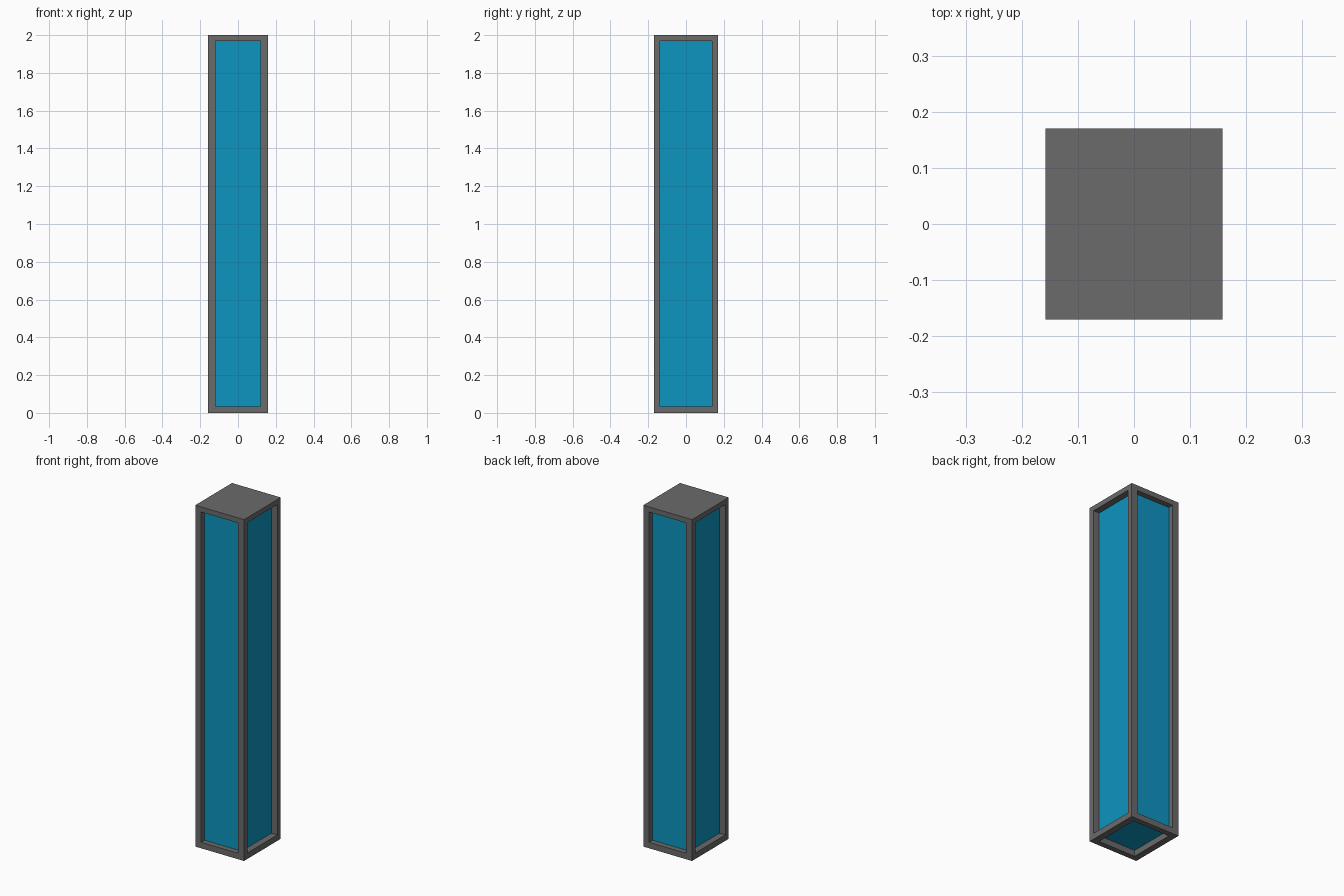
import bpy

if "Cube" in bpy.data.objects:
    bpy.data.objects.remove(bpy.data.objects["Cube"])

# Overall half sizes, post sections and slab heights
HX, HY, H = 0.158, 0.17, 2.0
PX, PY = 0.038, 0.032
BASE, TOP = 0.035, 0.03


def material(name, color):
    m = bpy.data.materials.new(name)
    m.diffuse_color = (*color, 1.0)
    m.use_nodes = True
    m.node_tree.nodes["Principled BSDF"].inputs["Base Color"].default_value = m.diffuse_color
    return m


grey = material("dark grey", (0.145, 0.145, 0.145))
blue = material("blue", (0.004, 0.3, 0.53))


def box(name, lo, hi, mat):
    bpy.ops.mesh.primitive_cube_add(size=1, location=[(a + b) / 2 for a, b in zip(lo, hi)])
    ob = bpy.context.object
    ob.name = name
    ob.scale = [b - a for a, b in zip(lo, hi)]
    bpy.ops.object.transform_apply(location=False, rotation=False, scale=True)
    ob.data.materials.append(mat)
    return ob


# Blue core, recessed behind the frame on the sides and underneath
ix, iy = HX - PX, HY - PY
box("core", (-ix, -iy, BASE), (ix, iy, H - TOP), blue)

# Top slab
box("top_slab", (-HX, -HY, H - TOP), (HX, HY, H), grey)

# Corner posts
for sx, nx in ((-1, "left"), (1, "right")):
    for sy, ny in ((-1, "front"), (1, "back")):
        xs = sorted((sx * ix, sx * HX))
        ys = sorted((sy * iy, sy * HY))
        box(f"{ny}_{nx}_post", (xs[0], ys[0], 0), (xs[1], ys[1], H - TOP), grey)

# Base rails between the posts
for s, nx, ny in ((-1, "left", "front"), (1, "right", "back")):
    xs = sorted((s * ix, s * HX))
    ys = sorted((s * iy, s * HY))
    box(f"{nx}_base_rail", (xs[0], -iy, 0), (xs[1], iy, BASE), grey)
    box(f"{ny}_base_rail", (-ix, ys[0], 0), (ix, ys[1], BASE), grey)
